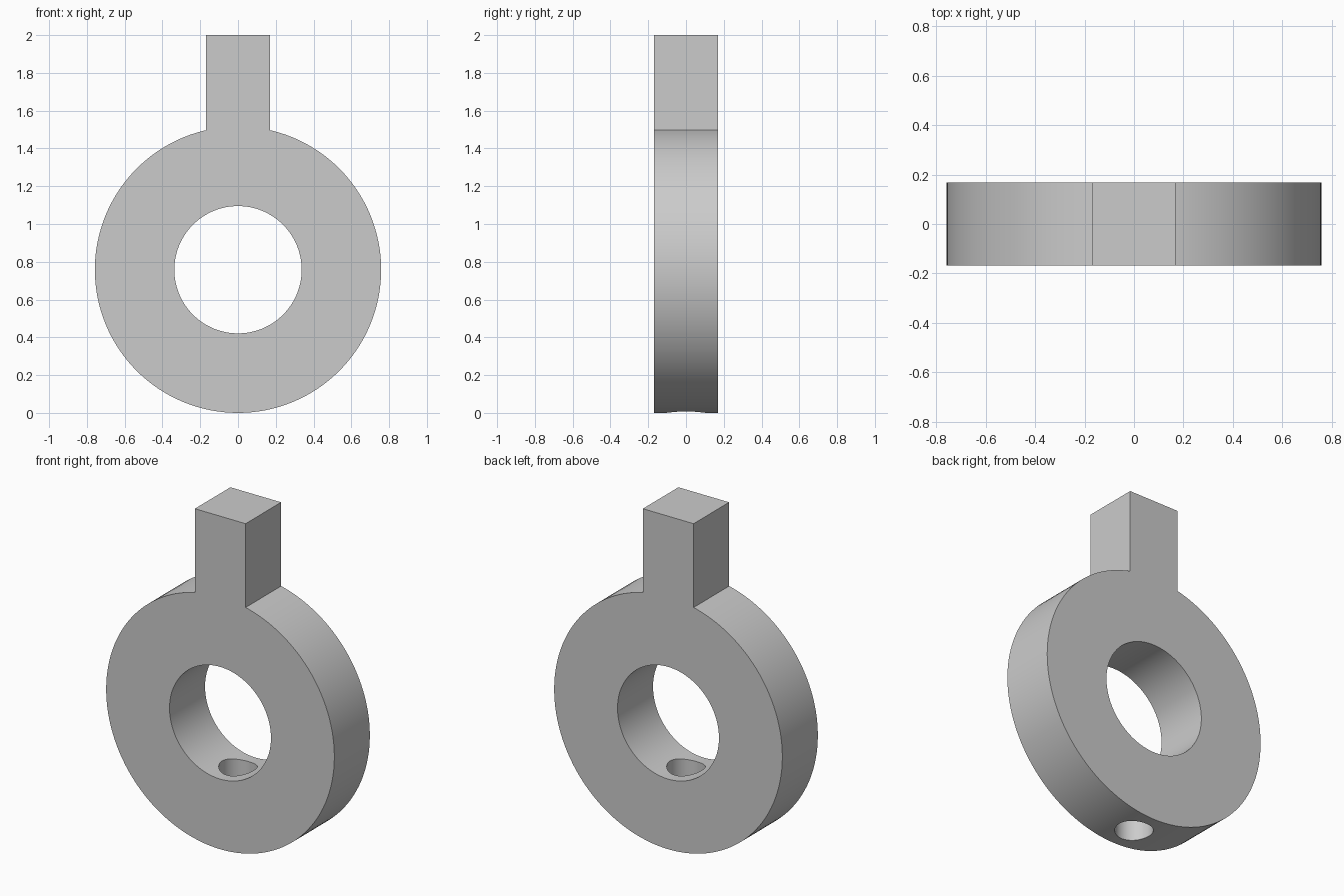
import bpy
from math import radians

cube = bpy.data.objects.get("Cube")
if cube:
    bpy.data.objects.remove(cube, do_unlink=True)

RING_R, BORE_R, DRILL_R = 0.758, 0.337, 0.105
THICK, TOP = 0.337, 2.0

grey = bpy.data.materials.new("plain grey")
grey.use_nodes = True
colour = (0.6, 0.6, 0.6, 1)
grey.diffuse_color = colour
grey.node_tree.nodes["Principled BSDF"].inputs["Base Color"].default_value = colour


def cylinder(name, radius, depth, z, tilt=0):
    bpy.ops.mesh.primitive_cylinder_add(vertices=128, radius=radius, depth=depth,
                                        location=(0, 0, z), rotation=(tilt, 0, 0))
    obj = bpy.context.object
    obj.name = name
    obj.data.materials.append(grey)
    return obj


def combine(target, tool, operation):
    mod = target.modifiers.new(tool.name, "BOOLEAN")
    mod.operation, mod.solver, mod.object = operation, "EXACT", tool
    bpy.context.view_layer.objects.active = target
    bpy.ops.object.modifier_apply(modifier=mod.name)
    bpy.data.objects.remove(tool, do_unlink=True)


# Disc standing upright, facing front and back
ring = cylinder("ring_with_stem", RING_R, THICK, RING_R, radians(90))

# Square stem rising from inside the disc
stem_base = RING_R + 0.5
bpy.ops.mesh.primitive_cube_add(size=1, location=(0, 0, (stem_base + TOP) / 2))
stem = bpy.context.object
stem.name = "stem"
stem.scale = (THICK, THICK, TOP - stem_base)
stem.data.materials.append(grey)
bpy.context.view_layer.update()
combine(ring, stem, "UNION")

# Central bore, and a small hole drilled up through the bottom of the ring
combine(ring, cylinder("bore", BORE_R, 1, RING_R, radians(90)), "DIFFERENCE")
combine(ring, cylinder("drill", DRILL_R, 0.8, 0.3), "DIFFERENCE")

# Smooth curved walls with crisp edges
bpy.ops.object.select_all(action="DESELECT")
ring.select_set(True)
bpy.context.view_layer.objects.active = ring
bpy.ops.object.shade_smooth_by_angle(angle=radians(30))
